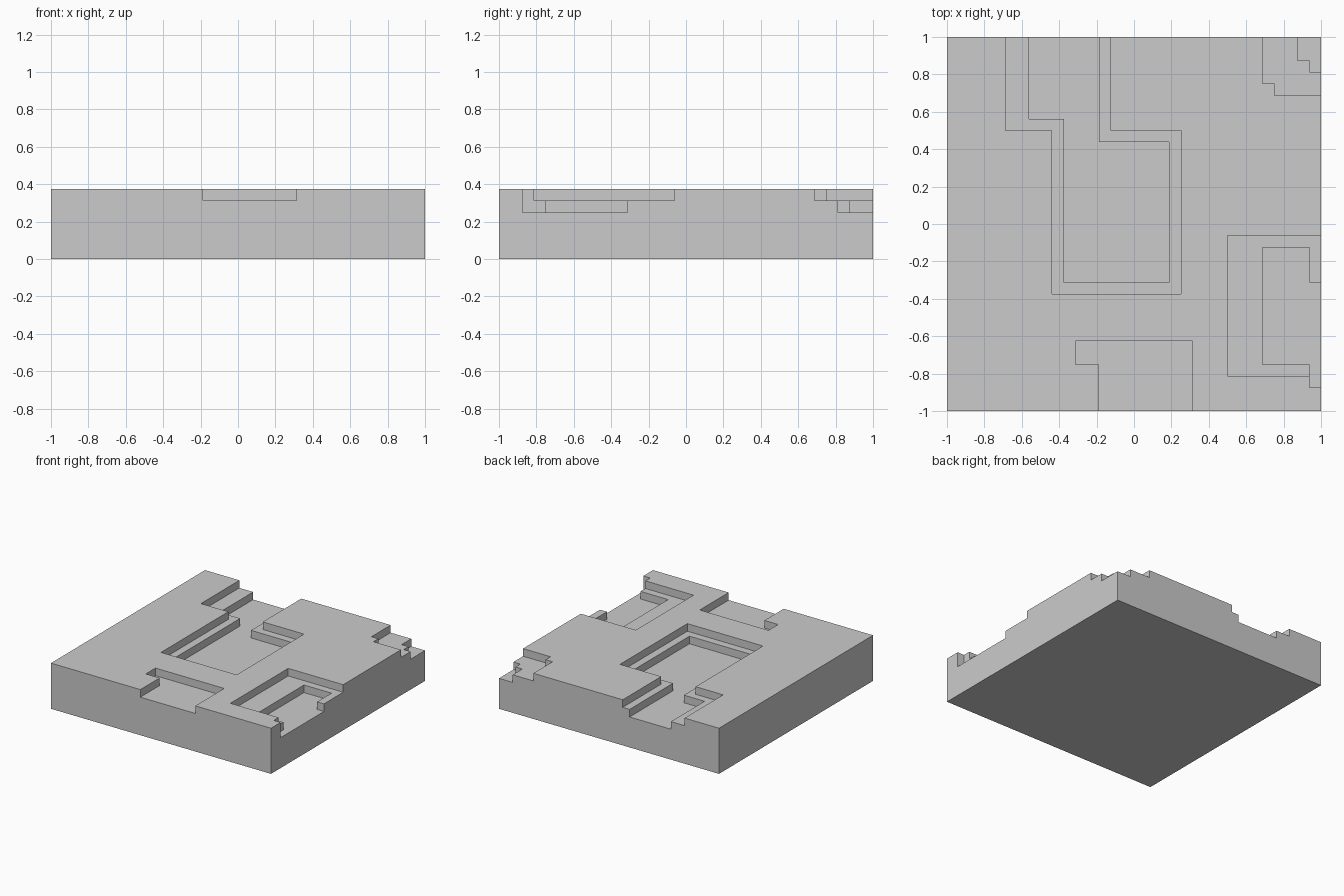
import bpy, bmesh

if "Cube" in bpy.data.objects:
    bpy.data.objects.remove(bpy.data.objects["Cube"])

U = 1 / 16          # grid step: the slab is 32 x 32 x 6 steps
OUT = 18            # outline coordinate past the slab edge, for open sides


def prism(name, outline, z0, z1):
    """Extrude a closed outline, given in grid steps, from z0 to z1."""
    bm = bmesh.new()
    face = bm.faces.new([bm.verts.new((x * U, y * U, z0 * U)) for x, y in outline])
    new = bmesh.ops.extrude_face_region(bm, geom=[face])["geom"]
    bmesh.ops.translate(bm, vec=(0, 0, (z1 - z0) * U),
                        verts=[v for v in new if isinstance(v, bmesh.types.BMVert)])
    bmesh.ops.recalc_face_normals(bm, faces=bm.faces)
    mesh = bpy.data.meshes.new(name)
    bm.to_mesh(mesh)
    bm.free()
    obj = bpy.data.objects.new(name, mesh)
    bpy.context.collection.objects.link(obj)
    return obj


slab = prism("terrain_slab", [(-16, -16), (16, -16), (16, 16), (-16, 16)], 0, 6)

# Terraced hollows: name, floor height, outline
hollows = [
    ("pond_shelf", 5, [(-11, OUT), (-11, 8), (-7, 8), (-7, -6), (4, -6),
                       (4, 8), (-2, 8), (-2, OUT)]),
    ("pond_floor", 4, [(-9, OUT), (-9, 9), (-6, 9), (-6, -5), (3, -5),
                       (3, 7), (-3, 7), (-3, OUT)]),
    ("front_hollow", 5, [(-3, -OUT), (5, -OUT), (5, -10), (-5, -10),
                         (-5, -12), (-3, -12)]),
    ("side_shelf", 5, [(8, -13), (OUT, -13), (OUT, -1), (8, -1)]),
    ("side_floor", 4, [(11, -12), (15, -12), (15, -14), (OUT, -14),
                       (OUT, -5), (15, -5), (15, -2), (11, -2)]),
    ("corner_shelf", 5, [(11, OUT), (11, 12), (12, 12), (12, 11),
                         (OUT, 11), (OUT, OUT)]),
    ("corner_floor", 4, [(14, OUT), (14, 14), (15, 14), (15, 13),
                         (OUT, 13), (OUT, OUT)]),
]

# Carve each hollow, then drop its cutter
bpy.context.view_layer.objects.active = slab
slab.select_set(True)
for name, floor, outline in hollows:
    cutter = prism(name + "_cutter", outline, floor, 8)
    cutter.hide_render = True
    mod = slab.modifiers.new(name, "BOOLEAN")
    mod.operation = "DIFFERENCE"
    mod.solver = "EXACT"
    mod.object = cutter
    bpy.ops.object.modifier_apply(modifier=mod.name)
    bpy.data.objects.remove(cutter)
